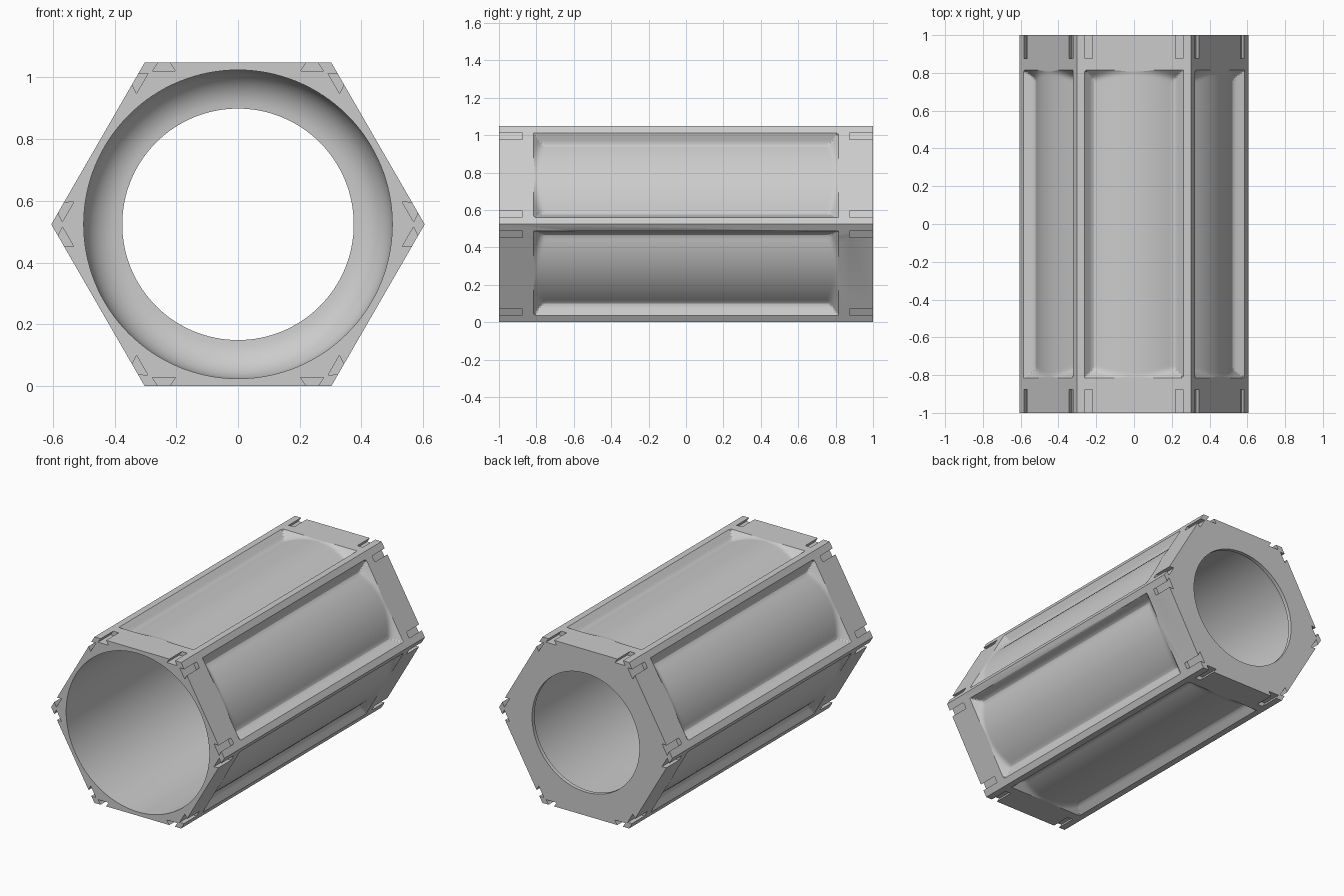
import bpy, bmesh
from math import sin, cos, pi, sqrt, radians
from mathutils import Matrix, Vector

if "Cube" in bpy.data.objects:
    bpy.data.objects.remove(bpy.data.objects["Cube"])

R = 0.605                       # hexagon corner radius
A = R * cos(pi / 6)             # distance from axis to each flat
PU, PY = 0.262, 0.815           # pocket half width and half length
TUBE = 0.522                    # radius of the tube seen in the pockets


def make_object(name, bm):
    bmesh.ops.recalc_face_normals(bm, faces=bm.faces[:])
    me = bpy.data.meshes.new(name)
    bm.to_mesh(me)
    bm.free()
    ob = bpy.data.objects.new(name, me)
    bpy.context.collection.objects.link(ob)
    return ob


def prism(bm, profile, y0, y1, m=Matrix()):
    """Extrude an (x, z) profile along y."""
    a = [bm.verts.new(m @ Vector((x, y0, z))) for x, z in profile]
    b = [bm.verts.new(m @ Vector((x, y1, z))) for x, z in profile]
    n = len(a)
    bm.faces.new(a)
    bm.faces.new(b[::-1])
    for i in range(n):
        bm.faces.new((a[i], b[i], b[(i + 1) % n], a[(i + 1) % n]))


def lathe(bm, profile, n):
    """Closed solid turned about the y axis from (radius, y) points."""
    rings = [[bm.verts.new((r * cos(2 * pi * i / n), y, r * sin(2 * pi * i / n)))
              for i in range(n)] for r, y in profile]
    for p, q in zip(rings, rings[1:]):
        for i in range(n):
            j = (i + 1) % n
            bm.faces.new((p[i], p[j], q[j], q[i]))
    bm.faces.new(rings[0])
    bm.faces.new(rings[-1][::-1])


def depth(u, y):
    """Pocket depth: sloped walls blended softly into the round tube."""
    floor = A - sqrt(TUBE ** 2 - u * u)
    wall = min(PU - abs(u), PY - abs(y))
    k = 0.02
    h = max(k - abs(floor - wall), 0) / k
    return min(floor, wall) - h * h * k / 4


def pocket(bm, m):
    edge = [-0.02, 0, 0.01, 0.02, 0.03, 0.04, 0.05, 0.06, 0.075, 0.1, 0.13, 0.16, 0.2, 0.23]
    us = [-(PU - e) for e in edge] + [0] + [PU - e for e in reversed(edge)]
    ys = [-(PY - e) for e in edge] + [PY - e for e in reversed(edge)]
    grid = [[bm.verts.new(m @ Vector((u, y, A - depth(u, y)))) for y in ys] for u in us]
    for i in range(len(us) - 1):
        for j in range(len(ys) - 1):
            bm.faces.new((grid[i][j], grid[i + 1][j], grid[i + 1][j + 1], grid[i][j + 1]))
    # skirt and lid above the flat
    rim = ([g[0] for g in grid] + grid[-1][1:] + [g[-1] for g in grid[-2::-1]]
           + grid[0][-2:0:-1])
    inv = m.inverted()
    top = []
    for v in rim:
        p = inv @ v.co
        top.append(bm.verts.new(m @ Vector((p.x, p.y, A + 0.04))))
    n = len(rim)
    for i in range(n):
        j = (i + 1) % n
        bm.faces.new((rim[i], rim[j], top[j], top[i]))
    bm.faces.new(top)


# Hexagonal body
bm = bmesh.new()
prism(bm, [(R * cos(i * pi / 3), R * sin(i * pi / 3)) for i in range(6)], -1, 1)
body = make_object("hexagonal_housing", bm)

# Bore with a rounded shoulder at the back, leading to a smaller hole
bm = bmesh.new()
arc = [(0.375 + 0.125 * cos(t * pi / 20), 0.85 + 0.125 * sin(t * pi / 20)) for t in range(11)]
lathe(bm, [(0.5, -1.1)] + arc + [(0.375, 1.1)], 128)

# Pockets and dovetail slots on all six flats
slot = [(0.203, A - 0.027), (0.277, A - 0.027), (0.259, A), (0.259, A + 0.02),
        (0.221, A + 0.02), (0.221, A)]
for k in range(6):
    turn = Matrix.Rotation(k * pi / 3, 4, 'Y')
    pocket(bm, turn)
    for side in (1, -1):
        for y0, y1 in ((-1.05, -0.875), (0.875, 1.05)):
            prism(bm, [(side * x, z) for x, z in slot], y0, y1, turn)
cutter = make_object("cutter", bm)
cutter.hide_render = True

# Cut, then lift onto the ground and smooth
mod = body.modifiers.new("cut", 'BOOLEAN')
mod.operation = 'DIFFERENCE'
mod.solver = 'EXACT'
mod.object = cutter
bpy.context.view_layer.objects.active = body
body.select_set(True)
cutter.select_set(False)
bpy.ops.object.modifier_apply(modifier="cut")
bpy.data.objects.remove(cutter)
body.data.transform(Matrix.Translation((0, 0, A)))
bpy.ops.object.shade_smooth_by_angle(angle=radians(25))
